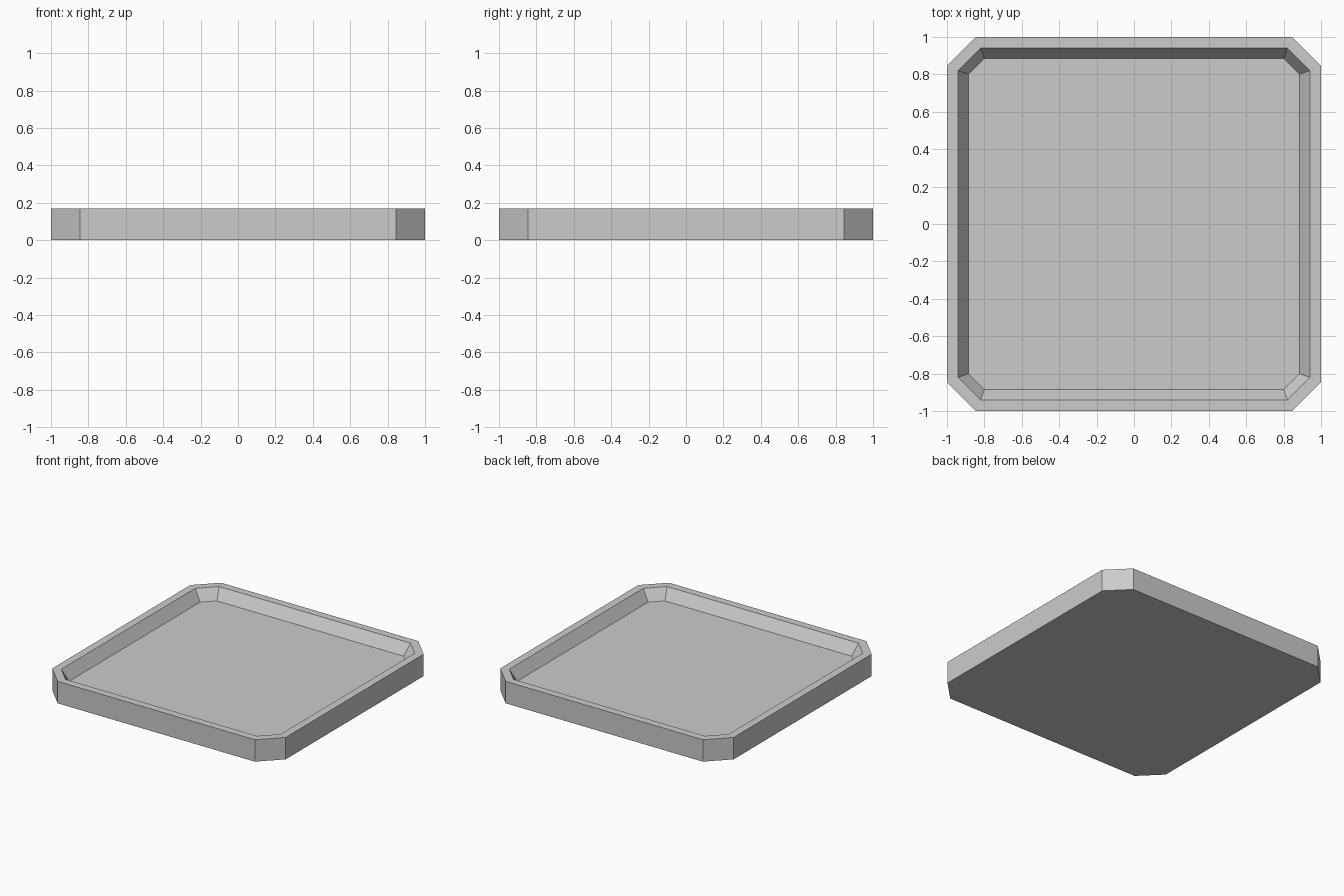
import bpy
import bmesh

cube = bpy.data.objects.get("Cube")
if cube:
    bpy.data.objects.remove(cube, do_unlink=True)

# Plain grey material
grey = bpy.data.materials.new("grey")
grey.use_nodes = True
colour = (0.6, 0.6, 0.6, 1.0)
grey.diffuse_color = colour
grey.node_tree.nodes["Principled BSDF"].inputs["Base Color"].default_value = colour


def octagon(bm, half, flat, z):
    """Square ring with clipped corners: half width, half length of flat side."""
    points = []
    x, y = half, flat
    for _ in range(4):
        points += [(x, -y), (x, y)]
        x, y = turn(x, y)
        break
    corners = [(half, -flat), (half, flat)]
    ring = []
    for _ in range(4):
        ring += [bm.verts.new((px, py, z)) for px, py in corners]
        corners = [turn(px, py) for px, py in corners]
    return ring


def turn(x, y):
    return -y, x


def bridge(bm, lower, upper):
    for i in range(len(lower)):
        j = (i + 1) % len(lower)
        bm.faces.new((lower[i], lower[j], upper[j], upper[i]))


# Tray: outer wall, flat rim, sloping inner wall, recessed floor
HEIGHT, FLOOR = 0.17, 0.085
bm = bmesh.new()
rings = [octagon(bm, *r) for r in (
    (1.0, 0.845, 0.0),
    (1.0, 0.845, HEIGHT),
    (0.94, 0.82, HEIGHT),
    (0.885, 0.80, FLOOR),
)]
for lower, upper in zip(rings, rings[1:]):
    bridge(bm, lower, upper)
bm.faces.new(rings[0][::-1])
bm.faces.new(rings[-1])
bmesh.ops.recalc_face_normals(bm, faces=bm.faces)

mesh = bpy.data.meshes.new("tray")
bm.to_mesh(mesh)
bm.free()
mesh.materials.append(grey)
tray = bpy.data.objects.new("tray", mesh)
bpy.context.collection.objects.link(tray)
